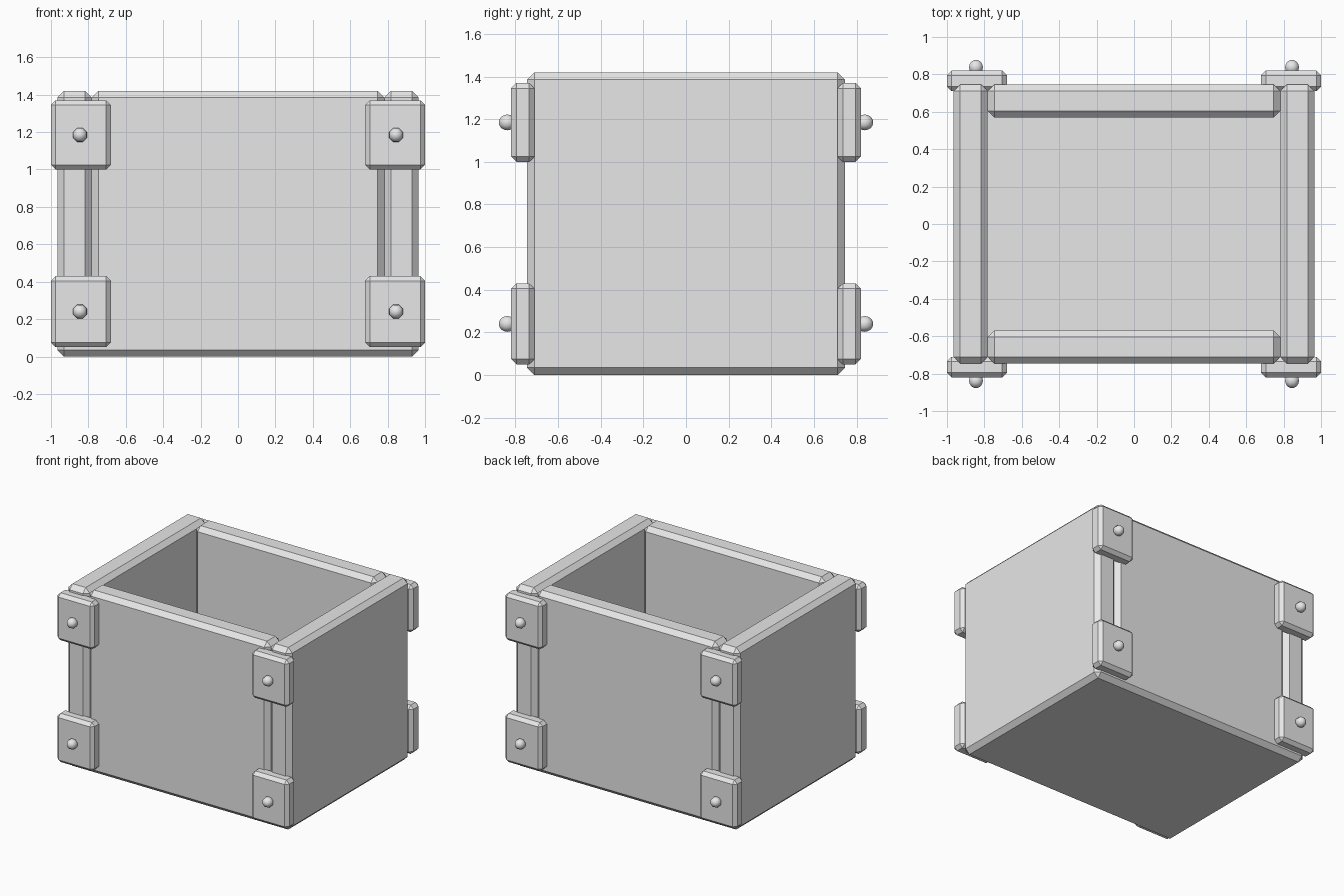
import bpy, math

cube = bpy.data.objects.get("Cube")
if cube:
    bpy.data.objects.remove(cube)

grey = bpy.data.materials.new("light_grey")
grey.use_nodes = True
colour = (0.8, 0.8, 0.8, 1)
grey.diffuse_color = colour
grey.node_tree.nodes["Principled BSDF"].inputs["Base Color"].default_value = colour


def block(name, low, high, bevel):
    """Chamfered box between two opposite corners."""
    bpy.ops.mesh.primitive_cube_add(size=1)
    ob = bpy.context.object
    ob.name = name
    for v in ob.data.vertices:
        v.co = [h if c > 0 else l for c, l, h in zip(v.co, low, high)]
    mod = ob.modifiers.new("chamfer", 'BEVEL')
    mod.width = bevel
    mod.segments = 1
    ob.data.materials.append(grey)


def rivet(name, x, y, z):
    """Small round head with its pole facing outwards."""
    bpy.ops.mesh.primitive_uv_sphere_add(
        segments=8, ring_count=8, radius=0.04, location=(x, y, z),
        rotation=(math.pi / 2, math.pi / 8, 0))
    ob = bpy.context.object
    ob.name = name
    ob.data.materials.append(grey)
    bpy.ops.object.shade_smooth()


WALL_X, WALL_Y, TOP, EDGE = 0.966, 0.745, 1.42, 0.035
INNER_X, INNER_Y = 0.782, 0.57

# Floor slab, with the walls set a hair above its underside
block("floor", (-WALL_X, -WALL_Y, 0), (WALL_X, WALL_Y, 0.18), EDGE)
base = 0.002

# Side walls
block("left_wall", (INNER_X, -WALL_Y, base), (WALL_X, WALL_Y, TOP), EDGE)
block("right_wall", (-WALL_X, -WALL_Y, base), (-INNER_X, WALL_Y, TOP), EDGE)

# Front and back walls between them
block("front_wall", (-INNER_X, -WALL_Y, base), (INNER_X, -INNER_Y, TOP), EDGE)
block("back_wall", (-INNER_X, INNER_Y, base), (INNER_X, WALL_Y, TOP), EDGE)

# Corner brackets with rivets
for side, sx in (("left", 1), ("right", -1)):
    for face, sy in (("front", -1), ("back", 1)):
        for level, z0, z1, zr in (("lower", 0.05, 0.43, 0.24),
                                  ("upper", 1.0, 1.37, 1.185)):
            name = f"{face}_{side}_{level}"
            xs = sorted((sx * 0.68, sx * 1.0))
            ys = sorted((sy * 0.71, sy * 0.82))
            block(name + "_bracket", (xs[0], ys[0], z0), (xs[1], ys[1], z1), 0.025)
            rivet(name + "_rivet", sx * 0.845, sy * 0.838, zr)
